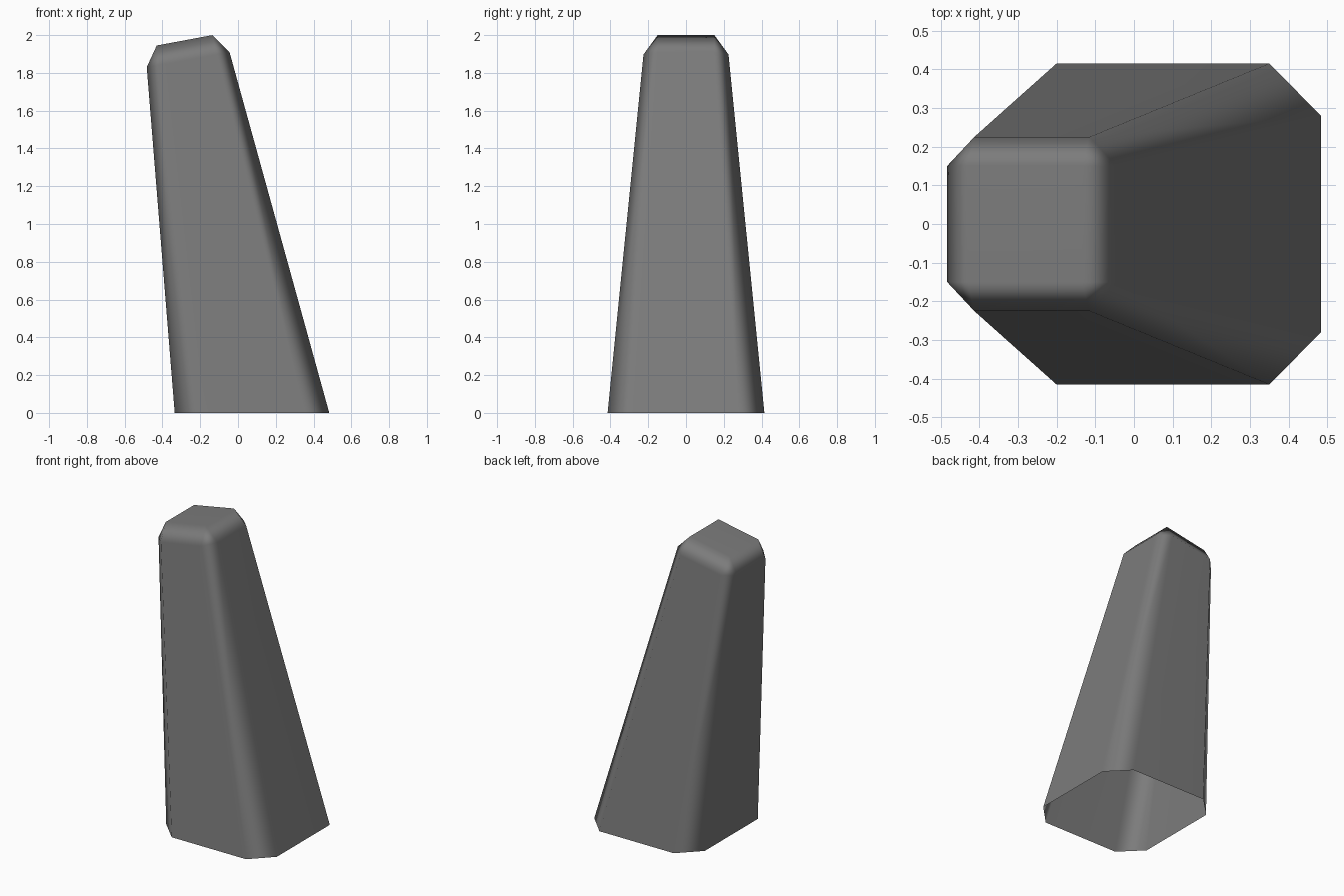
import bpy
import bmesh

cube = bpy.data.objects.get("Cube")
if cube:
    bpy.data.objects.remove(cube, do_unlink=True)

grey = bpy.data.materials.new("mid grey")
grey.use_nodes = True
colour = (0.2, 0.2, 0.2, 1.0)
grey.diffuse_color = colour
grey.node_tree.nodes["Principled BSDF"].inputs["Base Color"].default_value = colour


def chamfered_ring(x0, x1, half_y, cut, height):
    """Rectangle with cut corners, anticlockwise from the front edge."""
    (left_cut, right_cut, y_cut) = cut
    y = half_y - y_cut
    points = [(x0 + left_cut, -half_y), (x1 - right_cut, -half_y),
              (x1, -y), (x1, y),
              (x1 - right_cut, half_y), (x0 + left_cut, half_y),
              (x0, y), (x0, -y)]
    return [bm.verts.new((px, py, height(px))) for px, py in points]


bm = bmesh.new()

# Open base and tilted shoulder
base = chamfered_ring(-0.335, 0.483, 0.415, (0.135, 0.133, 0.135), lambda x: 0)
shoulder = chamfered_ring(-0.483, -0.045, 0.225, (0.07, 0.07, 0.075),
                          lambda x: 1.83 + 0.183 * (x + 0.483))

# Small sloping cap
cap = [bm.verts.new(p) for p in ((-0.43, -0.15, 1.945), (-0.135, -0.15, 2.0),
                                 (-0.135, 0.15, 2.0), (-0.43, 0.15, 1.945))]
bm.faces.new(cap)

# Tapered walls
for i in range(8):
    j = (i + 1) % 8
    bm.faces.new((base[i], base[j], shoulder[j], shoulder[i]))

# Bevel around the cap: a strip on each side and a triangle at each corner
for i in range(4):
    a, b, c = shoulder[2 * i], shoulder[2 * i + 1], shoulder[(2 * i + 2) % 8]
    j = (i + 1) % 4
    bm.faces.new((a, b, cap[j], cap[i]))
    bm.faces.new((b, c, cap[j]))

for face in bm.faces:
    face.smooth = True

mesh = bpy.data.meshes.new("tapered_shell")
bm.to_mesh(mesh)
bm.free()
mesh.materials.append(grey)
shell = bpy.data.objects.new("tapered_shell", mesh)
bpy.context.collection.objects.link(shell)

# Large faces stay flat while the chamfers blend between them
weighted = shell.modifiers.new("flat_panels", 'WEIGHTED_NORMAL')
weighted.mode = 'FACE_AREA'
weighted.weight = 80
